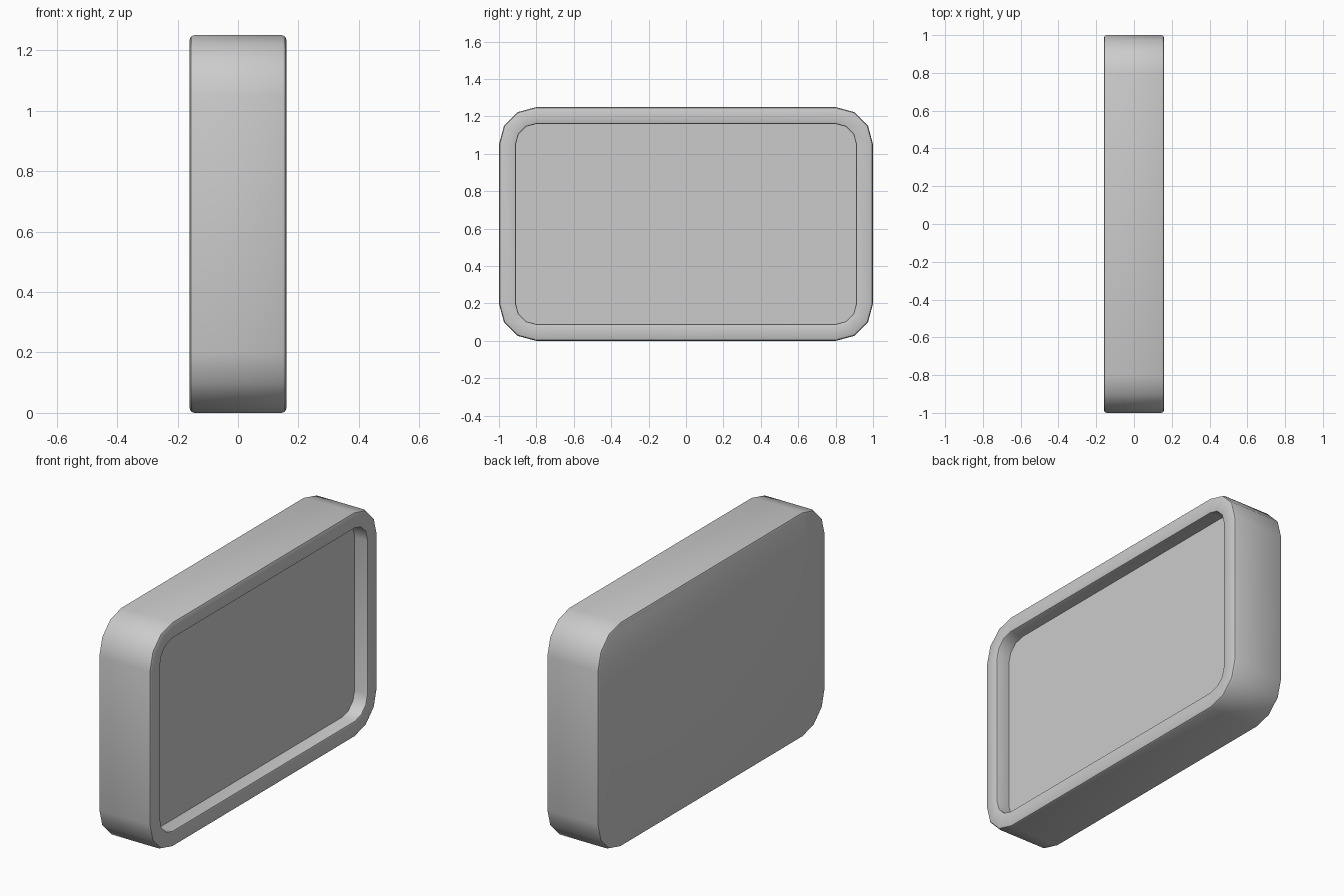
import bpy, bmesh
from math import cos, sin, pi, radians

if "Cube" in bpy.data.objects:
    bpy.data.objects.remove(bpy.data.objects["Cube"])

HALF_W, HEIGHT, HALF_D = 1.0, 1.25, 0.16
RADIUS, CORNER_SEGS = 0.2, 3
BEVEL, WALL, RECESS = 0.015, 0.09, 0.08


def ring(bm, inset, x):
    """Rounded rectangle in the YZ plane, inset from the outer outline."""
    r = RADIUS - inset
    cy, hz, mid = HALF_W - RADIUS, HEIGHT / 2 - RADIUS, HEIGHT / 2
    verts = []
    for q, (sy, sz) in enumerate([(1, 1), (-1, 1), (-1, -1), (1, -1)]):
        for i in range(CORNER_SEGS + 1):
            a = pi / 2 * (q + i / CORNER_SEGS)
            verts.append(bm.verts.new((x, sy * cy + r * cos(a),
                                       mid + sz * hz + r * sin(a))))
    return verts


# Section from the back face, round the outside, over the rim, into the recess
k = BEVEL * (1 - cos(pi / 4))
b = 0.008
kb = b * (1 - cos(pi / 4))
section = [
    (BEVEL, -HALF_D), (k, -HALF_D + k), (0, -HALF_D + BEVEL),
    (0, HALF_D - BEVEL), (k, HALF_D - k), (BEVEL, HALF_D),
    (WALL - b, HALF_D), (WALL - kb, HALF_D - kb), (WALL, HALF_D - b),
    (WALL, HALF_D - RECESS),
]

# Rounded panel body with a recessed front
bm = bmesh.new()
rings = [ring(bm, inset, x) for inset, x in section]
for lo, hi in zip(rings, rings[1:]):
    n = len(lo)
    for i in range(n):
        j = (i + 1) % n
        bm.faces.new((lo[i], lo[j], hi[j], hi[i]))
bm.faces.new(rings[0][::-1])
bm.faces.new(rings[-1])
bmesh.ops.recalc_face_normals(bm, faces=bm.faces[:])
mesh = bpy.data.meshes.new("recessed_panel")
bm.to_mesh(mesh)
bm.free()
panel = bpy.data.objects.new("recessed_panel", mesh)
bpy.context.collection.objects.link(panel)

# Smooth rounded corners, crisp recess floor
bpy.context.view_layer.objects.active = panel
panel.select_set(True)
bpy.ops.object.shade_smooth_by_angle(angle=radians(40))
